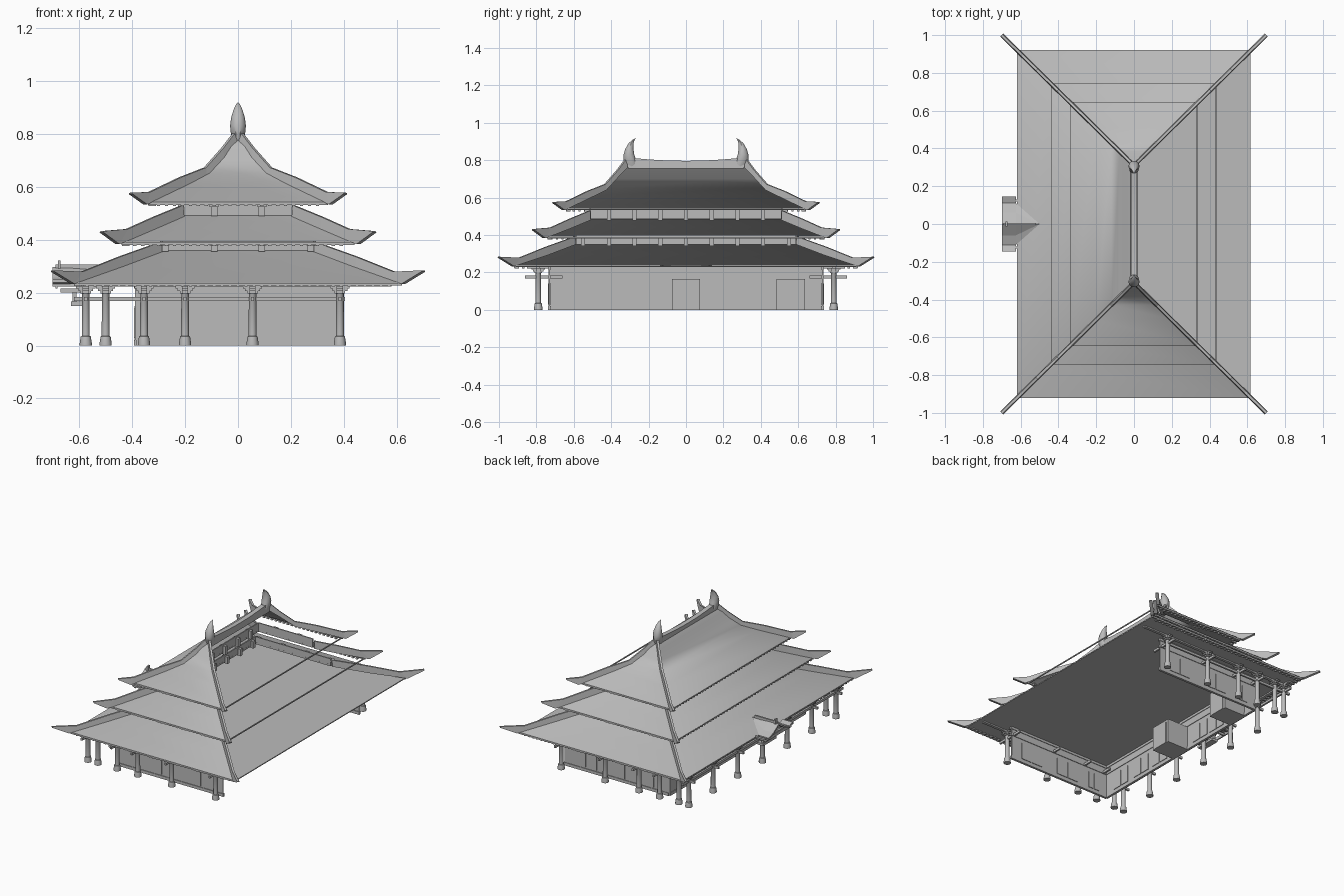
import bpy, bmesh, math
from mathutils import Vector

cube = bpy.data.objects.get("Cube")
if cube:
    bpy.data.objects.remove(cube, do_unlink=True)

stone = bpy.data.materials.new("plain_grey")
stone.use_nodes = True
GREY = (0.5, 0.5, 0.5, 1)
stone.diffuse_color = GREY
stone.node_tree.nodes["Principled BSDF"].inputs["Base Color"].default_value = GREY


def finish(name, bm, smooth=False, outward=True):
    if outward:
        bmesh.ops.recalc_face_normals(bm, faces=bm.faces)
    mesh = bpy.data.meshes.new(name)
    bm.to_mesh(mesh)
    bm.free()
    mesh.materials.append(stone)
    obj = bpy.data.objects.new(name, mesh)
    bpy.context.collection.objects.link(obj)
    if smooth:
        bpy.ops.object.select_all(action='DESELECT')
        obj.select_set(True)
        bpy.context.view_layer.objects.active = obj
        bpy.ops.object.shade_smooth_by_angle(angle=math.radians(40))
    return obj


def add_box(bm, x, y, z):
    """Box from three (low, high) ranges."""
    v = [bm.verts.new((a, b, c)) for a in x for b in y for c in z]
    for f in ((0, 1, 3, 2), (4, 6, 7, 5), (0, 4, 5, 1), (2, 3, 7, 6), (0, 2, 6, 4), (1, 5, 7, 3)):
        bm.faces.new([v[i] for i in f])


def span(c, half):
    return (c - half, c + half)


def loft(bm, rings, caps=True):
    rows = [[bm.verts.new(p) for p in ring] for ring in rings]
    n = len(rows[0])
    for a, b in zip(rows, rows[1:]):
        for i in range(n):
            bm.faces.new((a[i], a[(i + 1) % n], b[(i + 1) % n], b[i]))
    if caps:
        bm.faces.new(rows[0])
        bm.faces.new(rows[-1])


def hip_y(x):
    """Distance from the middle of the hip line at a given x."""
    return 0.31 + 0.985 * x


# Roof tiers: slope profile, and top and bottom edges of the hip ridges (x, z)
TIERS = {
    "upper": ([(0.005, .785), (.04, .75), (.075, .70), (.12, .652), (.2, .61), (.34, .543)],
              [(.01, .81), (.06, .745), (.125, .672), (.22, .635), (.335, .58), (.405, .577)],
              [(.01, .76), (.06, .71), (.125, .64), (.22, .595), (.35, .533), (.405, .572)]),
    "middle": ([(.20, .495), (.32, .443), (.44, .392)],
               [(.21, .53), (.32, .485), (.42, .44), (.515, .432)],
               [(.21, .48), (.32, .435), (.455, .383), (.515, .427)]),
    "lower": ([(.28, .362), (.45, .298), (.62, .238)],
              [(.29, .392), (.45, .335), (.59, .279), (.70, .284)],
              [(.29, .35), (.45, .29), (.625, .233), (.70, .279)]),
}

for name, (slope, top, low) in TIERS.items():
    # Tiled slopes on the front, back and right-hand porch side
    bm = bmesh.new()
    for a, b in zip(slope, slope[1:]):
        (xa, za), (xb, zb) = a, b
        ya, yb = hip_y(xa), hip_y(xb)
        quads = [[(-xa, ya, za), (-xb, yb, zb), (-xb, -yb, zb), (-xa, -ya, za)],
                 [(-xa, -ya, za), (-xb, -yb, zb), (xb, -yb, zb), (xa, -ya, za)],
                 [(xa, ya, za), (xb, yb, zb), (-xb, yb, zb), (-xa, ya, za)]]
        for q in quads:
            bm.faces.new([bm.verts.new(p) for p in q])
    bmesh.ops.remove_doubles(bm, verts=bm.verts, dist=0.0001)
    finish(name + "_roof", bm, smooth=True, outward=False)

    # Upturned hip ridges on all four corners
    bm = bmesh.new()
    for sx in (-1, 1):
        for sy in (-1, 1):
            side = Vector((sx, -sy, 0)).normalized() * 0.011
            rings = []
            for (xt, zt), (xl, zl) in zip(top, low):
                t = Vector((sx * xt, sy * hip_y(xt), zt))
                l = Vector((sx * xl, sy * hip_y(xl), zl))
                rings.append([t - side * 0.6, t + side * 0.6, l + side, l - side])
            loft(bm, rings)
    finish(name + "_hip_ridges", bm)

    # Thin eave rails with rows of rafter ends
    bm = bmesh.new()
    ex, ez = slope[-1]
    ey = hip_y(ex)
    for s in (-1, 1):
        add_box(bm, span(s * (ex - .006), .003), (-ey, ey), (ez - .010, ez - .003))
        add_box(bm, (-ex, ex), span(s * (ey - .006), .004), (ez - .012, ez - .001))
    count = int(ey / 0.03)
    for i in range(-count, count + 1):
        add_box(bm, (-ex + .002, -ex + .03), span(i * .03, .006), (ez - .016, ez - .004))
        if abs(i * .03) < ex - .02:
            for s in (-1, 1):
                add_box(bm, span(i * .03, .006), span(s * (ey - .016), .012), (ez - .016, ez - .004))
    finish(name + "_eave_rafters", bm)

# Low walls between the tiers, with short bracket posts
for name, wx, z0, z1, posts in (("upper_band", .205, .485, .545, (-.09, .09)),
                                ("lower_band", .285, .35, .40, (-.275, -.09, .09, .275))):
    bm = bmesh.new()
    wy = hip_y(wx)
    add_box(bm, span(-wx, .004), (-wy, wy), (z0, z1))
    for s in (-1, 1):
        add_box(bm, (-wx, wx), span(s * wy, .004), (z0, z1))
        for x in posts:
            add_box(bm, span(x, .012), span(s * (wy + .012), .012), (z0 + .005, z1 - .012))
            add_box(bm, span(x, .017), span(s * (wy + .014), .016), (z1 - .022, z1 - .010))
    for i in range(-4, 5):
        if abs(i * .1375) < wy - .04:
            add_box(bm, span(-wx, .022), span(i * .1375, .011), (z0 - .008, z1 - .012))
    finish(name, bm)

# Main ridge, sagging slightly towards the middle
bm = bmesh.new()
rings = []
for i in range(-8, 9):
    y = i * .31 / 8
    t = .797 + .018 * (i / 8) ** 2
    rings.append([(-.019, y, .755), (.019, y, .755), (.016, y, t), (-.016, y, t)])
loft(bm, rings)
finish("main_ridge", bm)

# Crescent horns at the ridge ends
bm = bmesh.new()
for s in (-1, 1):
    rings = []
    for y, z, r, w in ((.29, .765, .034, .018), (.30, .80, .036, .027), (.305, .83, .030, .030),
                       (.303, .86, .023, .026), (.294, .89, .014, .017), (.28, .91, .006, .008),
                       (.268, .918, .001, .001)):
        rings.append([(w * math.cos(a), s * (y + r * math.sin(a)), z)
                      for a in (k * math.tau / 10 for k in range(10))])
    loft(bm, rings)
finish("ridge_horns", bm, smooth=True)

# Flat ceiling board that closes the ground floor
bm = bmesh.new()
add_box(bm, (-.618, .618), (-.918, .918), (.231, .235))
finish("ceiling", bm)

# Ground floor walls on three sides, with plinth and top rail
WX, WY = -.385, .73
bm = bmesh.new()
add_box(bm, span(WX, .004), (-WY, WY), (0, .231))
for s in (-1, 1):
    add_box(bm, (WX, .40), span(s * WY, .004), (0, .231))
finish("walls", bm)
bm = bmesh.new()
for z0, z1 in ((0, .02), (.168, .184), (.215, .231)):
    add_box(bm, span(WX, .008), (-WY, WY), (z0, z1))
    for s in (-1, 1):
        add_box(bm, (WX, .405), span(s * WY, .008), (z0, z1))
finish("wall_rails", bm)

# Window and door leaves as thin raised panels
bm = bmesh.new()
for x, w in ((-.297, .038), (-.254, .038), (-.099, .08), (-.014, .08), (.195, .08), (.28, .08)):
    for s in (-1, 1):
        add_box(bm, span(x, w / 2), span(s * WY, .008), (.028, .14))
for c in (-.58, -.38, -.2, .2, .36):
    for d in (-.036, .036):
        add_box(bm, span(WX, .008), span(c + d, .033), (.028, .14))
finish("window_panels", bm)

# Door recesses reaching into the hall
bm = bmesh.new()
for c in (0, .56):
    add_box(bm, (WX, -.22), span(c, .075), (0, .165))
    add_box(bm, (-.222, -.215), span(c, .056), (0, .15))
    add_box(bm, (-.391, -.38), span(c, .056), (0, .15))
finish("door_recesses", bm)

# Columns with flared bases and stepped brackets
spots = [(x, s * .79) for s in (-1, 1) for x in (-.575, -.5, -.355, -.2, .055, .385)]
spots += [(-.575, y) for y in (-.53, -.265, 0, .265, .53)]
bm = bmesh.new()
for x, y in spots:
    loft(bm, [[(x + r * math.cos(a), y + r * math.sin(a), z)
               for a in (k * math.tau / 12 for k in range(12))]
              for z, r in ((0, .023), (.008, .023), (.034, .019), (.036, .015), (.2, .014), (.205, .017))])
finish("columns", bm, smooth=True)
bm = bmesh.new()
for x, y in spots:
    for h, z0 in ((.02, .196), (.028, .206), (.036, .216)):
        add_box(bm, span(x, h), span(y, .012), (z0, z0 + .009))
        add_box(bm, span(x, .012), span(y, h), (z0, z0 + .009))
finish("column_brackets", bm)

# Tie beams along and across the veranda
bm = bmesh.new()
for s in (-1, 1):
    add_box(bm, (-.62, .39), span(s * .79, .006), (.168, .184))
    add_box(bm, (-.60, .58), span(s * .79, .010), (.222, .231))
    for x in (-.575, -.355, -.2, .055, .385):
        add_box(bm, span(x, .006), span(s * .76, .10), (.168, .184))
add_box(bm, span(-.575, .006), (-.79, .79), (.168, .184))
add_box(bm, span(-.575, .010), (-.85, .85), (.222, .231))
for x, y in spots[12:]:
    add_box(bm, (-.62, WX), span(y, .006), (.168, .184))
finish("tie_beams", bm)

# Small winged gable over the side entrance
bm = bmesh.new()
wing = [(-.145, .25), (-.11, .238), (-.06, .256), (0, .296), (.06, .256), (.11, .238), (.145, .25)]
loft(bm, [[(x, y, z) for y, z in wing] + [(x, y, z - .012) for y, z in reversed(wing)]
          for x in (-.70, -.625)])
inner = [(-.11, .237), (0, .296), (.11, .237)]
tip = bm.verts.new((-.50, 0, .287))
edge = [bm.verts.new((-.625, y, z)) for y, z in wing[1:-1]]
for a, b in zip(edge, edge[1:]):
    bm.faces.new((a, b, tip))
finish("entrance_gable", bm)
bm = bmesh.new()
add_box(bm, (-.69, -.52), span(0, .006), (.288, .306))
add_box(bm, span(-.675, .005), span(0, .012), (.29, .322))
for s in (-1, 1):
    add_box(bm, (-.70, -.60), span(s * .125, .006), (.222, .236))
    add_box(bm, (-.67, -.575), span(s * .09, .006), (.20, .215))
add_box(bm, (-.69, -.682), (-.13, .13), (.215, .236))
add_box(bm, (-.63, -.585), (-.07, .07), (.15, .166))
add_box(bm, (-.625, -.61), (-.06, .06), (.166, .21))
finish("entrance_gable_trim", bm)
